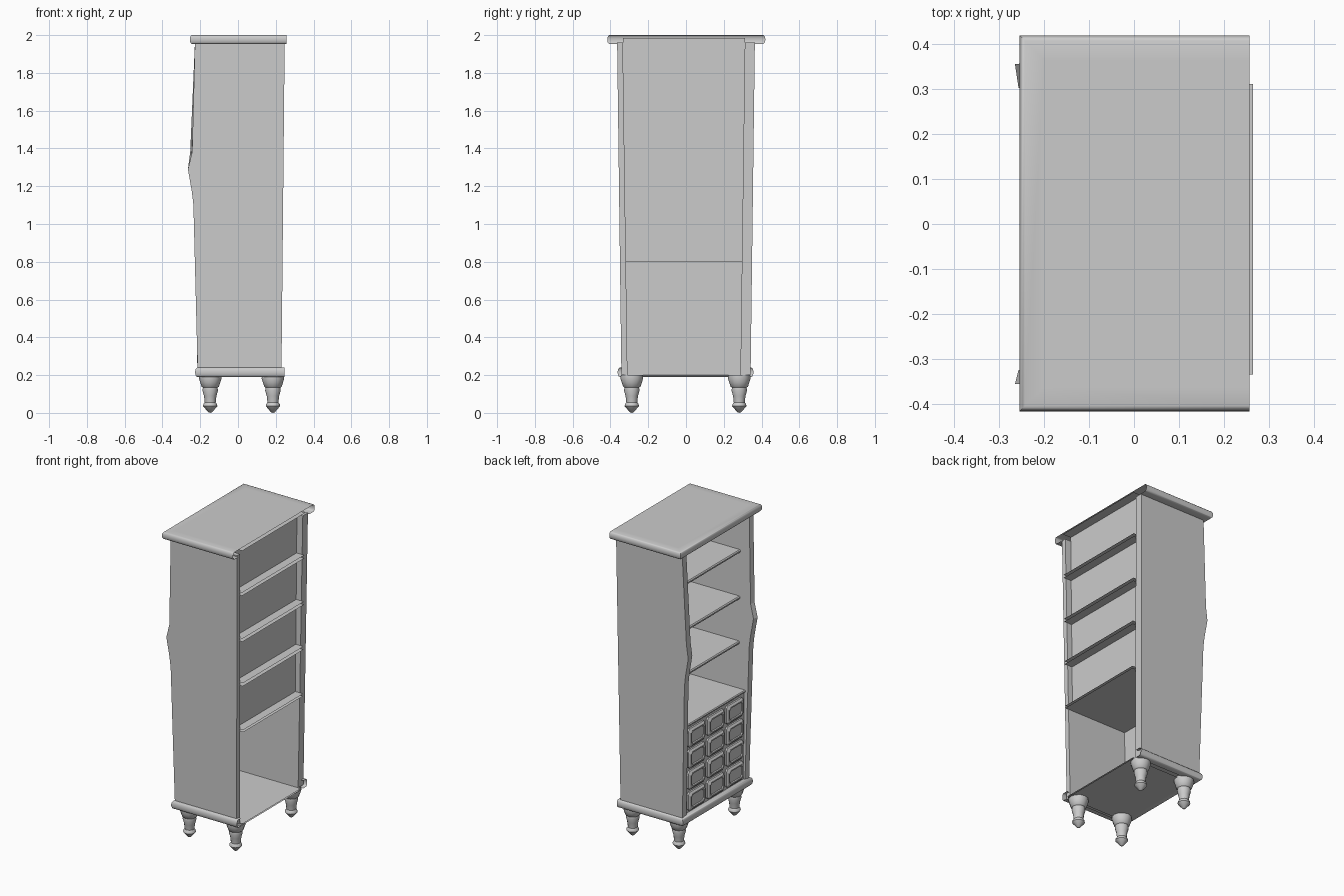
import bpy, bmesh, math
from mathutils import Matrix

if "Cube" in bpy.data.objects:
    bpy.data.objects.remove(bpy.data.objects["Cube"])


def finish(name, bm, smooth=False, normals=True):
    if normals:
        bmesh.ops.recalc_face_normals(bm, faces=bm.faces)
    me = bpy.data.meshes.new(name)
    bm.to_mesh(me)
    bm.free()
    ob = bpy.data.objects.new(name, me)
    bpy.context.collection.objects.link(ob)
    if smooth:
        bpy.ops.object.select_all(action='DESELECT')
        bpy.context.view_layer.objects.active = ob
        ob.select_set(True)
        bpy.ops.object.shade_smooth_by_angle(angle=math.radians(40))
    return ob


def lerp(a, b, t):
    return a + (b - a) * t


def inner_y(z, side):
    """Inner face of a leaning side wall at height z."""
    t = (z - 0.2) / 1.8
    return lerp(-0.31, -0.335, t) if side < 0 else lerp(0.288, 0.312, t)


def outer_y(z, side):
    return side * lerp(0.342, 0.365, (z - 0.2) / 1.8)


# Side walls: leaning slabs with a pointed swelling on the open edge
def side_wall(name, side, shoulder):
    edge = [(-0.213, 0.2), (-0.236, 1.1), (-0.244, 1.17),
            (-0.265, 1.29), (shoulder, 1.38), (-0.228, 1.96)]
    bm = bmesh.new()
    rings = []
    for x, z in edge:
        back = lerp(0.23, 0.247, (z - 0.2) / 1.76)
        yo, yi = outer_y(z, side), inner_y(z, side)
        rings.append([bm.verts.new(p) for p in
                      ((x, yo, z), (back, yo, z), (back, yi, z), (x + 0.008, yi, z))])
    for a, b in zip(rings, rings[1:]):
        for i in range(4):
            j = (i + 1) % 4
            bm.faces.new((a[i], a[j], b[j], b[i]))
    bm.faces.new(rings[0])
    bm.faces.new(rings[-1])
    finish(name, bm)


side_wall("side_wall_a", -1, -0.243)
side_wall("side_wall_b", 1, -0.253)


# Mouldings: profile (outset, z) swept round three sides, open at the back
def moulding(name, x0, x1, y0, y1, profile, cap=False):
    bm = bmesh.new()
    rows = []
    for o, z in profile:
        rows.append([bm.verts.new(p) for p in
                     ((x1, y0 - o, z), (x0 - o, y0 - o, z),
                      (x0 - o, y1 + o, z), (x1, y1 + o, z))])
    for a, b in zip(rows, rows[1:]):
        for i in range(3):
            bm.faces.new((a[i], a[i + 1], b[i + 1], b[i]))
    finish(name, bm, True)
    if cap:
        sheet(name + "_face", [v for v in
              ((x1, y0, z), (x1, y1, z), (x0, y1, z), (x0, y0, z))])


def round_edge(depth, low, high, steps=8, bulge=0.012):
    r, mid = (high - low) / 2, (high + low) / 2
    pts = [(0, low)]
    for i in range(steps + 1):
        a = -math.pi / 2 + math.pi * i / steps
        pts.append((depth - bulge + bulge * math.cos(a), mid + r * math.sin(a)))
    return pts + [(0, high)]


# Flat panels
def sheet(name, pts):
    bm = bmesh.new()
    bm.faces.new([bm.verts.new(p) for p in pts])
    finish(name, bm, normals=False)


moulding("top_board", -0.2, 0.257, -0.362, 0.365, round_edge(0.055, 1.953, 2.0), True)
moulding("base_moulding", -0.185, 0.247, -0.32, 0.315, round_edge(0.042, 0.19, 0.24))


# Shelves: thin boards with a softened front edge, open at the back
def shelf(name, z, front, back, thick):
    ya, yb = inner_y(z, -1), inner_y(z, 1)
    b = min(0.006, thick / 3)
    prof = [(back, z), (front + b, z), (front, z - b),
            (front, z - thick + b), (front + b, z - thick), (back, z - thick)]
    bm = bmesh.new()
    ends = [[bm.verts.new((x, y, h)) for x, h in prof] for y in (ya, yb)]
    for i in range(5):
        bm.faces.new((ends[0][i], ends[0][i + 1], ends[1][i + 1], ends[1][i]))
    finish(name, bm)


for i, z in enumerate((1.12, 1.41, 1.71)):
    shelf(f"shelf_{i + 1}", z, -0.16, 0.26, 0.02)
shelf("drawer_unit_top", 0.815, -0.205, 0.26, 0.015)
shelf("floor_board", 0.2, -0.2, 0.25, 0.008)

# Ceiling, inset back sheet and the sheet behind the drawers
ca, cb = inner_y(1.985, -1), inner_y(1.985, 1)
la, lb = inner_y(0.8, -1), inner_y(0.8, 1)
fa, fb = inner_y(0.2, -1), inner_y(0.2, 1)
sheet("ceiling_board", [(-0.2, ca, 1.985), (-0.2, cb, 1.985),
                        (0.265, cb, 1.985), (0.265, ca, 1.985)])
sheet("back_panel", [(0.205, la, 0.8), (0.205, lb, 0.8),
                     (0.205, cb, 1.985), (0.205, ca, 1.985)])
sheet("drawer_frame", [(-0.195, fa, 0.2), (-0.195, la, 0.8),
                       (-0.195, lb, 0.8), (-0.195, fb, 0.2)])


# Drawers: four rows of three, each with a raised bevelled front
def drawer(name, y, z, w, h):
    bm = bmesh.new()
    steps = [(-0.195, 0), (-0.206, 0), (-0.216, 0.012), (-0.216, 0.02), (-0.21, 0.024)]
    rings = []
    for x, s in steps:
        hw, hh, c = w / 2 - s, h / 2 - s, 0.012
        ring = []
        for a, b in ((-1, -1), (-1, 1), (1, 1), (1, -1)):
            p = (x, y + a * (hw - c), z + b * hh)
            q = (x, y + a * hw, z + b * (hh - c))
            ring += [bm.verts.new(k) for k in ((p, q) if a == b else (q, p))]
        rings.append(ring)
    for a, b in zip(rings, rings[1:]):
        for i in range(8):
            j = (i + 1) % 8
            bm.faces.new((a[i], a[j], b[j], b[i]))
    bm.faces.new(rings[-1])
    finish(name, bm)


for row in range(4):
    for col in range(3):
        drawer(f"drawer_{row + 1}_{col + 1}",
               -0.012 + (col - 1) * 0.196, 0.312 + row * 0.137, 0.17, 0.118)

# Turned legs: lathed profile (radius, z)
LEG = [(0.0, 0.0), (0.01, 0.003), (0.038, 0.036), (0.036, 0.046), (0.029, 0.056),
       (0.033, 0.09), (0.041, 0.118), (0.039, 0.134), (0.046, 0.139),
       (0.053, 0.16), (0.06, 0.182), (0.058, 0.2)]


def leg(name, x, y):
    bm = bmesh.new()
    vs = [bm.verts.new((r, 0, z)) for r, z in LEG]
    es = [bm.edges.new(p) for p in zip(vs, vs[1:])]
    bmesh.ops.spin(bm, geom=vs + es, cent=(0, 0, 0), axis=(0, 0, 1),
                   angle=2 * math.pi, steps=12)
    bmesh.ops.remove_doubles(bm, verts=bm.verts, dist=0.0005)
    bmesh.ops.transform(bm, matrix=Matrix.Translation((x, y, 0)), verts=bm.verts)
    finish(name, bm, True)


for xn, x in (("front", -0.147), ("back", 0.185)):
    for yn, y in (("a", -0.287), ("b", 0.282)):
        leg(f"{xn}_leg_{yn}", x, y)
